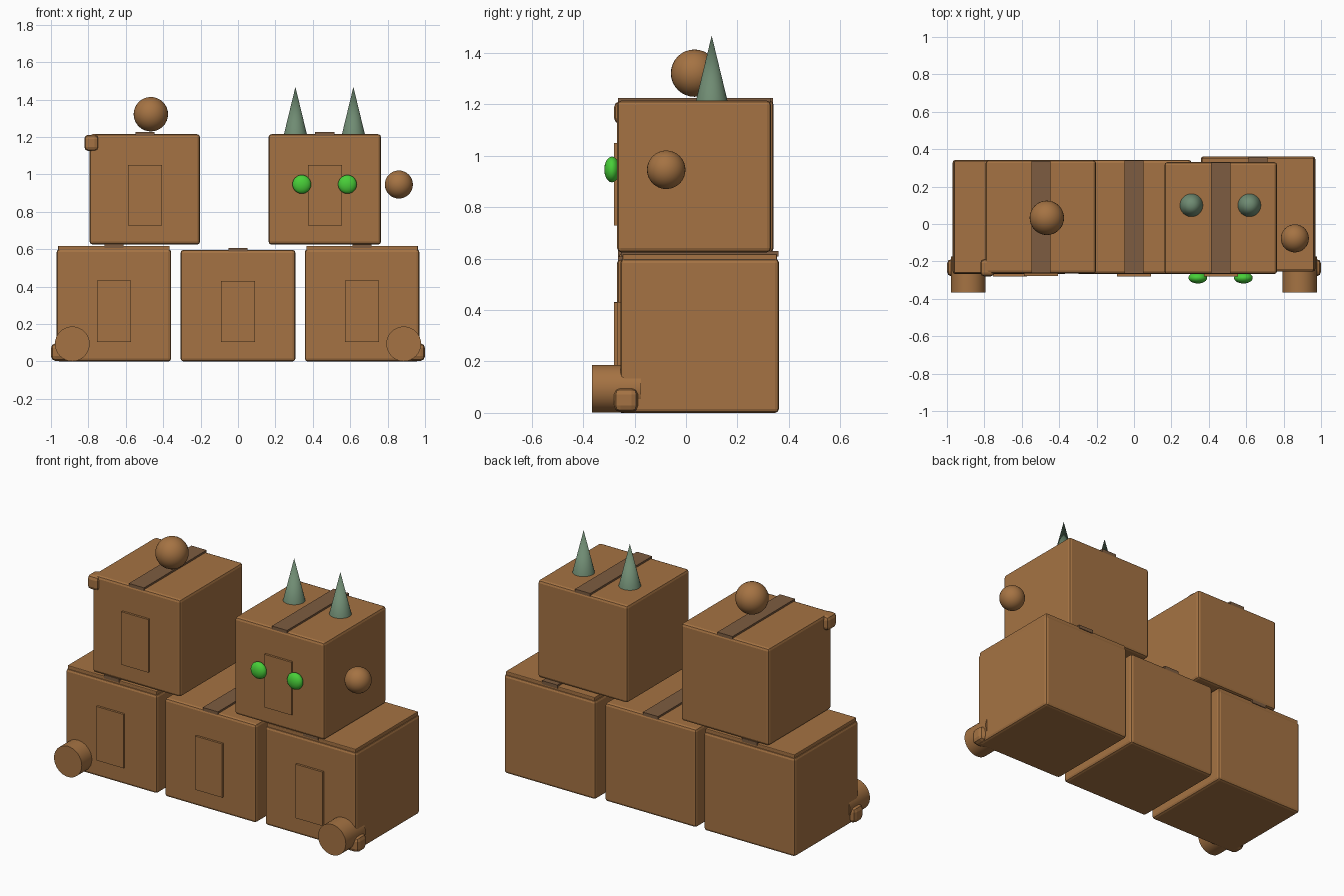
import bpy, math

if "Cube" in bpy.data.objects:
    bpy.data.objects.remove(bpy.data.objects["Cube"])


def material(name, rgb):
    m = bpy.data.materials.new(name)
    m.diffuse_color = (*rgb, 1)
    m.use_nodes = True
    m.node_tree.nodes["Principled BSDF"].inputs["Base Color"].default_value = m.diffuse_color
    return m


CARD = material("cardboard brown", (0.376, 0.171, 0.056))
TAPE = material("tape brown", (0.205, 0.107, 0.052))
GREEN = material("bright green", (0.065, 0.62, 0.04))
SAGE = material("sage green", (0.16, 0.26, 0.17))


def finish(name, mat, smooth=False):
    ob = bpy.context.object
    ob.name = name
    ob.data.materials.append(mat)
    bpy.ops.object.transform_apply(location=False, rotation=True, scale=True)
    if smooth:
        bpy.ops.object.shade_smooth_by_angle(angle=math.radians(40))
    return ob


def block(name, x, y, z, mat, bevel=0.0):
    """Box from (min, max) ranges with an optional rounded edge."""
    c = [(a + b) / 2 for a, b in (x, y, z)]
    bpy.ops.mesh.primitive_cube_add(size=1, location=c)
    bpy.context.object.scale = [b - a for a, b in (x, y, z)]
    ob = finish(name, mat)
    if bevel:
        m = ob.modifiers.new("rounded edges", "BEVEL")
        m.width, m.segments = bevel, 2
    return ob


def ball(name, loc, scale, mat):
    bpy.ops.mesh.primitive_uv_sphere_add(segments=32, ring_count=16, radius=1, location=loc)
    bpy.context.object.scale = scale
    finish(name, mat, True)


def crate(name, x, y, z, lid=False):
    """Cardboard box with a tape strip on top and a raised front panel."""
    cx = (x[0] + x[1]) / 2
    h = z[1] - z[0]
    top = z[1]
    block(name + "_box", x, y, z, CARD, 0.016)
    if lid:
        top += 0.018
        block(name + "_lid", (x[0] + 0.008, x[1] - 0.008), (y[0] + 0.008, y[1] - 0.008),
              (z[1] - 0.01, top), CARD, 0.004)
    block(name + "_tape", (cx - 0.051, cx + 0.051), (y[0] + 0.003, y[1] - 0.003),
          (top - 0.01, top + 0.011), TAPE)
    block(name + "_panel", (cx - 0.091, cx + 0.091), (y[0] - 0.013, y[0] + 0.01),
          (z[0] + 0.175 * h, z[0] + 0.72 * h), CARD)


# Stacked boxes
crate("lower_left", (-0.97, -0.357), (-0.268, 0.343), (0, 0.6), True)
crate("lower_middle", (-0.307, 0.307), (-0.268, 0.343), (0, 0.597))
crate("lower_right", (0.357, 0.97), (-0.255, 0.362), (0, 0.6), True)
crate("upper_left", (-0.793, -0.203), (-0.265, 0.341), (0.625, 1.215))
crate("upper_right", (0.163, 0.765), (-0.268, 0.331), (0.625, 1.215))

# Round front feet and corner blocks, mirrored
for side, s in (("left", -1), ("right", 1)):
    bpy.ops.mesh.primitive_cylinder_add(vertices=32, radius=0.093, depth=0.19,
                                        location=(s * 0.886, -0.27, 0.094),
                                        rotation=(math.pi / 2, 0, 0))
    finish(side + "_foot", CARD, True)
    block(side + "_foot_corner", sorted((s * 0.905, s * 1.0)), (-0.28, -0.187),
          (0.003, 0.097), CARD, 0.025)

# Corner block on the upper left box
block("upper_corner", (-0.822, -0.745), (-0.28, -0.187), (1.125, 1.212), CARD, 0.022)

# Loose balls
ball("top_ball", (-0.466, 0.033, 1.322), (0.092, 0.092, 0.092), CARD)
ball("side_ball", (0.86, -0.077, 0.946), (0.075, 0.075, 0.075), CARD)

# Eyes and ears on the upper right box
for side, ex, cx in (("left", 0.341, 0.307), ("right", 0.585, 0.617)):
    ball(side + "_eye", (ex, -0.288, 0.947), (0.05, 0.03, 0.05), GREEN)
    bpy.ops.mesh.primitive_cone_add(vertices=32, radius1=0.063, radius2=0, depth=0.26,
                                    location=(cx, 0.1, 1.338))
    finish(side + "_ear", SAGE, True)
